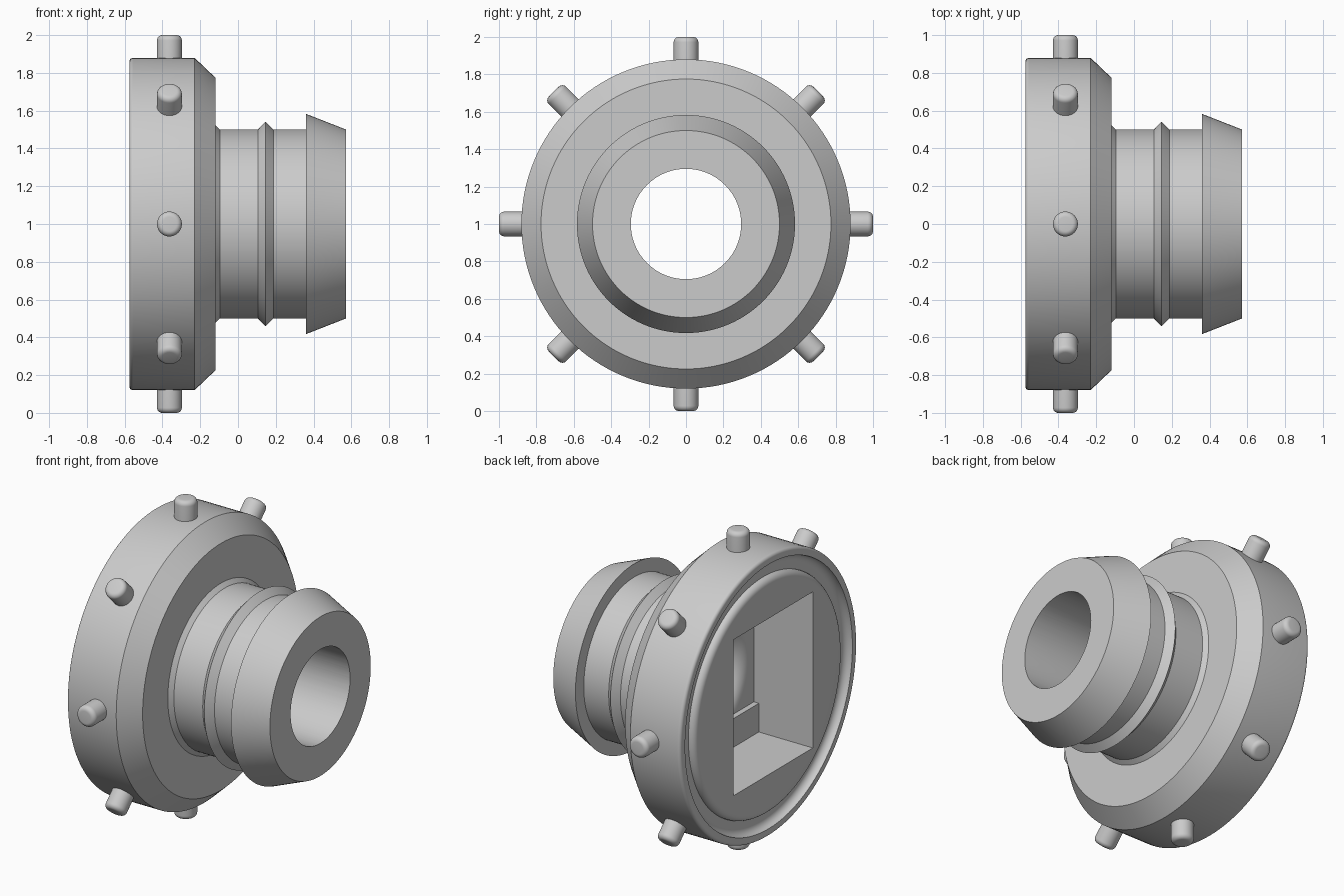
import bpy, bmesh, math
from mathutils import Matrix, Vector

if "Cube" in bpy.data.objects:
    bpy.data.objects.remove(bpy.data.objects["Cube"])

grey = bpy.data.materials.new("plain_grey")
grey.use_nodes = True
grey.diffuse_color = (0.6, 0.6, 0.6, 1)
grey.node_tree.nodes["Principled BSDF"].inputs["Base Color"].default_value = (0.6, 0.6, 0.6, 1)

CENTRE = Vector((0, 0, 1))


def finish(bm, name, matrix=Matrix()):
    """Turn a bmesh into a named grey object."""
    bmesh.ops.remove_doubles(bm, verts=bm.verts, dist=1e-5)
    bmesh.ops.recalc_face_normals(bm, faces=bm.faces)
    bm.transform(Matrix.Translation(CENTRE) @ matrix)
    mesh = bpy.data.meshes.new(name)
    bm.to_mesh(mesh)
    bm.free()
    mesh.materials.append(grey)
    obj = bpy.data.objects.new(name, mesh)
    bpy.context.collection.objects.link(obj)
    return obj


def lathe(name, profile, steps=96, matrix=Matrix()):
    """Spin (x, radius) points around the x axis."""
    bm = bmesh.new()
    verts = [bm.verts.new((x, 0, r)) for x, r in profile]
    edges = [bm.edges.new(pair) for pair in zip(verts, verts[1:])]
    bmesh.ops.spin(bm, geom=verts + edges, cent=(0, 0, 0), axis=(1, 0, 0),
                   angle=math.tau, steps=steps)
    return finish(bm, name, matrix)


def box(name, low, high):
    low, high = Vector(low), Vector(high)
    bm = bmesh.new()
    bmesh.ops.create_cube(bm, size=1)
    return finish(bm, name, Matrix.Translation((low + high) / 2)
                  @ Matrix.Diagonal((*(high - low), 1)))


def arc(cx, cr, radius, start, end, count=6):
    """Arc points in the (x, radius) plane, angles in degrees."""
    angles = [math.radians(start + (end - start) * i / count) for i in range(count + 1)]
    return [(cx + radius * math.cos(a), cr + radius * math.sin(a)) for a in angles]


def activate(obj):
    bpy.ops.object.select_all(action='DESELECT')
    obj.select_set(True)
    bpy.context.view_layer.objects.active = obj


def cut(obj, cutter):
    mod = obj.modifiers.new("cut", 'BOOLEAN')
    mod.operation, mod.solver, mod.object = 'DIFFERENCE', 'EXACT', cutter
    activate(obj)
    bpy.ops.object.modifier_apply(modifier=mod.name)
    bpy.data.objects.remove(cutter)


def smooth(obj):
    activate(obj)
    bpy.ops.object.shade_smooth_by_angle(angle=math.radians(28))


# Flange with a rounded face groove, neck with a ridge, and barbed end
BACK, END = -0.575, 0.572
profile = [(BACK, 0), (BACK, 0.70)]
profile += arc(BACK + 0.04, 0.70, 0.04, 180, 90)[1:]
profile += arc(BACK, 0.785, 0.045, 0, 90)
profile += arc(BACK + 0.02, 0.86, 0.02, 180, 90)
profile += [(-0.23, 0.88), (-0.12, 0.775), (-0.12, 0.525), (-0.095, 0.5),
            (0.105, 0.5), (0.145, 0.542), (0.187, 0.5),
            (0.36, 0.5), (0.36, 0.583), (END, 0.5), (END, 0)]
body = lathe("flanged_body", profile, 128)

# Rectangular pocket in the back face and a through bore with a rounded mouth
FLOOR = -0.165
cut(body, box("pocket_cutter", (BACK - 0.2, -0.437, -0.49), (FLOOR, 0.352, 0.49)))
mouth = arc(FLOOR + 0.1, 0.395, 0.1, 180, 270, 8)
cut(body, lathe("bore_cutter", [(FLOOR - 0.05, 0), (FLOOR - 0.05, 0.295)]
                + mouth + [(END + 0.1, 0.295), (END + 0.1, 0)]))
smooth(body)

# Low ledge at the foot of the pocket
ledge = box("pocket_ledge", (FLOOR - 0.035, -0.437, -0.49), (FLOOR + 0.01, 0.352, -0.31))
smooth(ledge)

# Eight rounded grip pins around the rim
pin_profile = [(0.8, 0), (0.8, 0.066)] + arc(0.972, 0.038, 0.028, 90, 0) + [(1.0, 0)]
for i in range(8):
    turn = Matrix.Rotation(i * math.tau / 8, 4, 'X')
    stand = Matrix.Translation((-0.363, 0, 0)) @ Matrix.Rotation(-math.pi / 2, 4, 'Y')
    smooth(lathe(f"grip_pin_{i + 1}", pin_profile, 32, turn @ stand))
